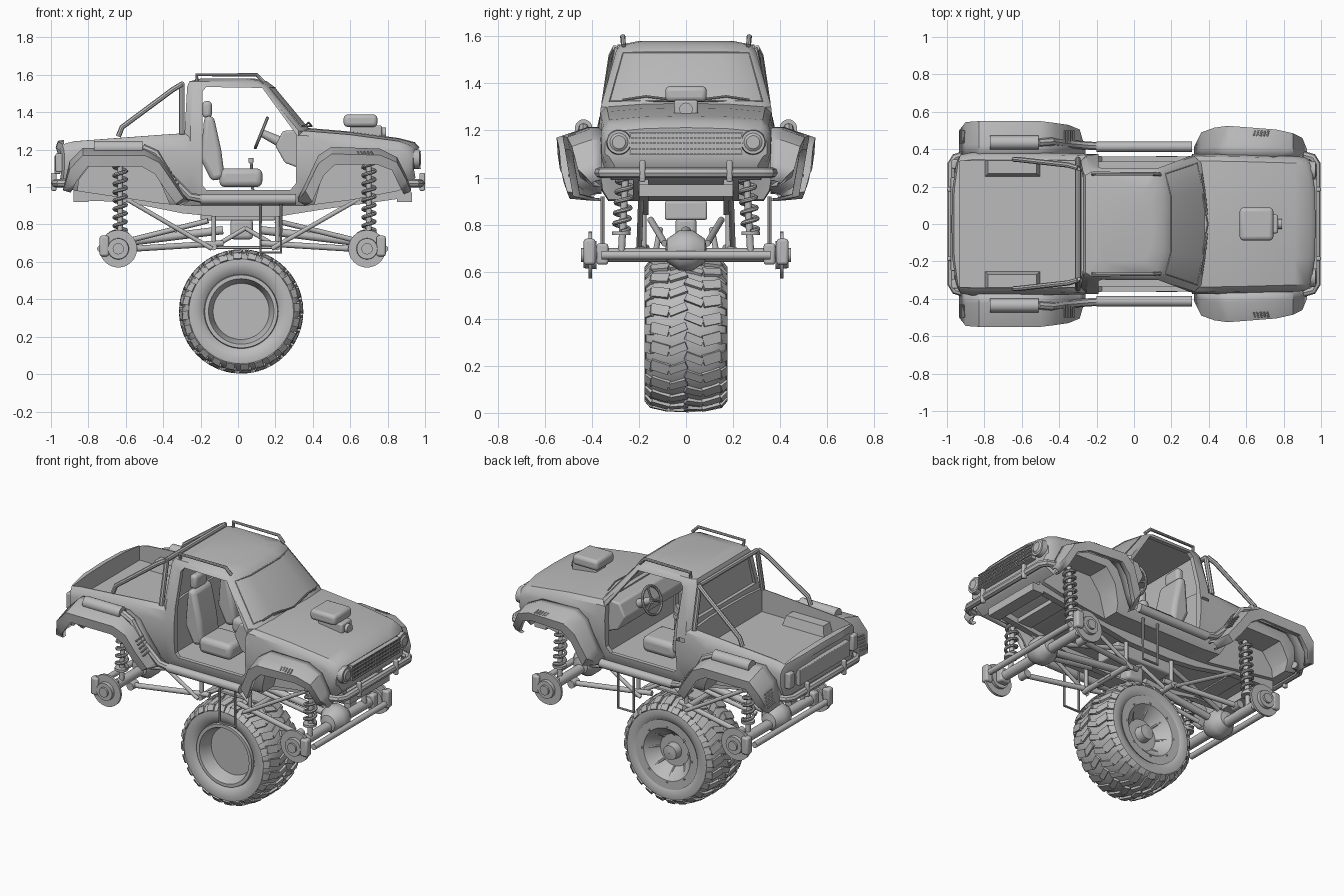
import bpy, bmesh, math
from mathutils import Vector, Matrix

default_cube = bpy.data.objects.get("Cube")
if default_cube:
    bpy.data.objects.remove(default_cube)

grey = bpy.data.materials.new("plain grey")
grey.use_nodes = True
grey.diffuse_color = (0.5, 0.5, 0.5, 1)
grey.node_tree.nodes["Principled BSDF"].inputs["Base Color"].default_value = (0.5, 0.5, 0.5, 1)
SIDES = (-1, 1)


def finish(name, bm, bevel=0.0):
    """Turn a bmesh into a shaded, optionally bevelled object."""
    bmesh.ops.recalc_face_normals(bm, faces=bm.faces)
    mesh = bpy.data.meshes.new(name)
    bm.to_mesh(mesh)
    bm.free()
    obj = bpy.data.objects.new(name, mesh)
    bpy.context.collection.objects.link(obj)
    mesh.materials.append(grey)
    if bevel:
        mod = obj.modifiers.new("bevel", 'BEVEL')
        mod.width, mod.segments = bevel, 3
    smooth(obj)
    return obj


def smooth(obj):
    bpy.ops.object.select_all(action='DESELECT')
    obj.select_set(True)
    bpy.context.view_layer.objects.active = obj
    bpy.ops.object.shade_smooth_by_angle(angle=math.radians(35))


def loft(name, rings, closed=True, caps=True, bevel=0.0):
    """Skin a list of equal-length rings of points."""
    bm = bmesh.new()
    rows = [[bm.verts.new(p) for p in ring] for ring in rings]
    count = len(rows[0])
    for a, b in zip(rows, rows[1:]):
        for i in range(count if closed else count - 1):
            j = (i + 1) % count
            bm.faces.new((a[i], a[j], b[j], b[i]))
    if caps:
        bm.faces.new(rows[0])
        bm.faces.new(rows[-1])
    return finish(name, bm, bevel)


def prism(name, outline, y0, y1, bevel=0.0):
    """Extrude an x-z outline along y."""
    return loft(name, [[(x, y, z) for x, z in outline] for y in (y0, y1)], bevel=bevel)


def box(name, lo, hi, bevel=0.0):
    outline = [(lo[0], lo[2]), (hi[0], lo[2]), (hi[0], hi[2]), (lo[0], hi[2])]
    return prism(name, outline, lo[1], hi[1], bevel)


def rod(name, a, b, radius, end_radius=None, sides=20):
    a, b = Vector(a), Vector(b)
    turn = (b - a).to_track_quat('Z', 'Y')
    rings = []
    for centre, r in ((a, radius), (b, end_radius or radius)):
        angles = [math.tau * i / sides for i in range(sides)]
        rings.append([centre + turn @ Vector((r * math.cos(t), r * math.sin(t), 0)) for t in angles])
    loft(name, rings)


def tube(name, points, radius, cyclic=False):
    """Bent pipe along a path."""
    curve = bpy.data.curves.new(name, 'CURVE')
    curve.dimensions, curve.bevel_depth, curve.bevel_resolution = '3D', radius, 2
    curve.use_fill_caps = True
    spline = curve.splines.new('POLY')
    spline.points.add(len(points) - 1)
    for point, co in zip(spline.points, points):
        point.co = (*co, 1)
    spline.use_cyclic_u = cyclic
    obj = bpy.data.objects.new(name, curve)
    bpy.context.collection.objects.link(obj)
    curve.materials.append(grey)
    bpy.ops.object.select_all(action='DESELECT')
    obj.select_set(True)
    bpy.context.view_layer.objects.active = obj
    bpy.ops.object.convert(target='MESH')
    smooth(bpy.context.view_layer.objects.active)


def lathe(name, profile, centre, steps=64):
    """Spin (radius, y) points around the y axis."""
    bm = bmesh.new()
    verts = [bm.verts.new(Vector((r, y, 0)) + Vector(centre)) for r, y in profile]
    edges = [bm.edges.new(pair) for pair in zip(verts, verts[1:])]
    bmesh.ops.spin(bm, geom=verts + edges, cent=centre, axis=(0, 1, 0), angle=math.tau, steps=steps)
    bmesh.ops.remove_doubles(bm, verts=bm.verts, dist=0.00005)
    finish(name, bm)


def cut(targets, cutter):
    for obj in targets:
        mod = obj.modifiers.new("cut", 'BOOLEAN')
        mod.object, mod.solver = cutter, 'EXACT'
        bpy.context.view_layer.objects.active = obj
        bpy.ops.object.modifier_apply(modifier=mod.name)
        smooth(obj)
    bpy.data.objects.remove(cutter)


# Lower body: stations of x, half width, bottom, top, with bowed ends
def body_section(x, w, bottom, top):
    shoulder = min(1.2, top - 0.06)
    bow = math.copysign(0.035, x) if abs(x) > 0.9 else 0
    half = [(w * 0.88, bottom), (w * 0.95, bottom + 0.04), (w, 1.1), (w, shoulder),
            (w * 0.97, top - 0.03), (w * 0.9, top - 0.005), (w * 0.5, top + 0.008)]
    right = [(x - bow * (y / w) ** 4, y, z) for y, z in half] + [(x, 0, top + 0.012)]
    return right + [(x, -y, z) for x, y, z in reversed(right[:-1])]


stations = [(-0.975, 0.35, 1.03, 1.2), (-0.963, 0.37, 1.0, 1.235), (-0.87, 0.382, 0.98, 1.25),
            (-0.4, 0.38, 0.91, 1.285), (-0.25, 0.375, 0.9, 1.295), (0.36, 0.375, 0.9, 1.305),
            (0.6, 0.37, 0.93, 1.285), (0.86, 0.362, 0.98, 1.25), (0.945, 0.358, 1.02, 1.228), (0.97, 0.345, 1.05, 1.2)]
body = loft("lower_body", [body_section(*s) for s in stations])


# Cab: plan outlines with a bowed windscreen
def cab_ring(z, back, front, w):
    right = [(back, w * 0.93), (back + 0.03, w), (front - 0.075, w), (front - 0.04, w * 0.9), (front - 0.01, w * 0.5)]
    return [(x, y, z) for x, y in right] + [(x, -y, z) for x, y in reversed(right)]


cab = loft("cab", [cab_ring(1.22, -0.285, 0.39, 0.37), cab_ring(1.3, -0.285, 0.4, 0.362),
                   cab_ring(1.535, -0.272, 0.205, 0.298), cab_ring(1.565, -0.26, 0.165, 0.278),
                   cab_ring(1.58, -0.2, 0.1, 0.2)])
cut([cab], loft("cab_space", [cab_ring(1.1, -0.255, 0.43, 0.335), cab_ring(1.3, -0.255, 0.372, 0.332),
                              cab_ring(1.55, -0.245, 0.165, 0.268)]))
cut([body], box("cabin_space", (-0.24, -0.335, 0.97), (0.32, 0.335, 1.5)))
door = [(-0.17, 0.985), (0.28, 0.985), (0.31, 1.02), (0.312, 1.28), (0.13, 1.53), (-0.17, 1.535), (-0.19, 1.51), (-0.19, 1.01)]
cut([body, cab], prism("door_hole", door, -0.6, 0.6))
window = [(-0.3, 1.33), (0.3, 1.33), (0.245, 1.52), (-0.245, 1.52)]
cut([cab], loft("rear_window", [[(x, y, z) for y, z in window] for x in (-0.4, -0.262)]))
cut([body], box("bed_space", (-0.93, -0.337, 1.14), (-0.3, 0.337, 1.5)))
rear_arch = [(-0.88, 0.8), (-0.85, 1.04), (-0.78, 1.13), (-0.5, 1.13), (-0.43, 1.06), (-0.32, 0.8)]
front_arch = [(0.38, 0.8), (0.45, 1.06), (0.52, 1.15), (0.78, 1.15), (0.86, 1.06), (0.91, 0.8)]
for s in SIDES:
    for arch in (rear_arch, front_arch):
        cut([body], prism("arch_hole", arch, s * 0.225, s * 0.7))

# Windscreen seal and wipers
screen = [(0.395, 0, 1.325), (0.338, 0.325, 1.325), (0.168, 0.268, 1.53), (0.198, 0.15, 1.532)]
tube("windscreen_seal", screen + [(x, -y, z) for x, y, z in reversed(screen[1:])], 0.004, True)
for s, y in ((1, 0.27), (-1, -0.27)):
    tube("wiper", [(0.39, s * 0.05, 1.33), (0.378, s * 0.17, 1.345), (0.362, y, 1.33)], 0.005)

# Flared arches: x, z at the body, z at the lip, outward reach
rear_flare = [(-0.935, 0.99, 0.97, 0.5), (-0.9, 1.14, 1.03, 0.545), (-0.83, 1.21, 1.11, 0.55), (-0.5, 1.21, 1.11, 0.55),
              (-0.42, 1.17, 1.07, 0.54), (-0.35, 1.06, 0.98, 0.53), (-0.29, 0.96, 0.91, 0.505), (-0.26, 0.94, 0.9, 0.4)]
front_flare = [(0.32, 0.94, 0.9, 0.41), (0.36, 1.02, 0.92, 0.49), (0.43, 1.17, 1.06, 0.515), (0.5, 1.215, 1.12, 0.525),
               (0.76, 1.205, 1.12, 0.505), (0.85, 1.16, 1.09, 0.485), (0.9, 1.06, 1.0, 0.46), (0.925, 0.99, 0.96, 0.4)]
for label, flare, middle in (("rear_flare", rear_flare, -0.62), ("front_flare", front_flare, 0.64)):
    for s in SIDES:
        rings = []
        for x, z, lip, y in flare:
            inset = x + (middle - x) * 0.13
            rings.append([(x, s * 0.36, z), (x, s * (0.36 + (y - 0.36) * 0.35), z), (x, s * y, z * 0.6 + lip * 0.4),
                          (inset, s * (y - 0.01), lip), (inset, s * (y - 0.04), lip)])
        arch_skin = loft(label, rings, closed=False, caps=False)
        arch_skin.modifiers.new("thickness", 'SOLIDIFY').thickness = 0.012
        for i in range(5):
            if label == "front_flare":
                x = 0.64 + i * 0.018
                tube("front_vent", [(x, s * 0.47, 1.188), (x + 0.008, s * 0.5, 1.176)], 0.005)
            else:
                z = 1.02 + i * 0.02
                tube("rear_vent", [(-0.32 - i * 0.0125, s * 0.43, z), (-0.32 - i * 0.0125, s * 0.5, z - 0.01)], 0.005)
                tube("tail_vent", [(-0.925 + i * 0.005, s * 0.43, z), (-0.925 + i * 0.005, s * 0.5, z - 0.01)], 0.005)

for s in SIDES:
    # Bed wells, bars, exhausts and rocker tubes
    loft("bed_well", [[(x, s * y, z) for x, y in ((-0.8 + d, 0.25 + d), (-0.5 - d, 0.25 + d), (-0.5 - d, 0.34), (-0.8 + d, 0.34))]
                      for z, d in ((1.13, 0), (1.2, 0.02))])
    tube("bed_bar", [(-0.64, s * 0.345, 1.27), (-0.62, s * 0.345, 1.32), (-0.35, s * 0.315, 1.52), (-0.3, s * 0.3, 1.55)], 0.014)
    tube("bed_hoop_post", [(-0.3, s * 0.345, 1.28), (-0.3, s * 0.29, 1.55)], 0.015)
    rod("side_exhaust", (-0.77, s * 0.435, 1.21), (-0.51, s * 0.435, 1.21), 0.037)
    tube("exhaust_pipe", [(-0.51, s * 0.435, 1.21), (-0.44, s * 0.44, 1.18), (-0.37, s * 0.43, 1.06), (-0.26, s * 0.42, 0.95),
                          (-0.18, s * 0.415, 0.935)], 0.022)
    rod("rocker_muffler", (-0.2, s * 0.413, 0.935), (0.31, s * 0.413, 0.935), 0.027)
    tube("roof_rail", [(-0.22, s * 0.265, 1.55), (-0.22, s * 0.27, 1.6), (0.1, s * 0.268, 1.6), (0.14, s * 0.265, 1.56)], 0.01)
    tube("step_loop", [(0.12, s * 0.355, 0.92), (0.12, s * 0.355, 0.65), (0.23, s * 0.355, 0.65), (0.23, s * 0.355, 0.92)], 0.008)

    # Lights and bumper posts
    rod("headlight_ring", (0.92, s * 0.285, 1.15), (0.97, s * 0.285, 1.15), 0.056, 0.05, 32)
    rod("headlight_lens", (0.965, s * 0.285, 1.15), (0.978, s * 0.285, 1.15), 0.045, 0.028, 32)
    box("tail_light", (-0.975, s * 0.32 - 0.025, 1.08), (-0.93, s * 0.32 + 0.025, 1.18), 0.008)
    for end in SIDES:
        box("bumper_post", (end * 0.985 - 0.015, s * 0.185 - 0.012, 0.98), (end * 0.985 + 0.015, s * 0.185 + 0.012, 1.075), 0.008)

    # Seats
    y = s * 0.165
    box("seat_cushion", (-0.1, y - 0.1, 1.0), (0.13, y + 0.1, 1.1), 0.03)
    back = [(-0.14, 1.03), (-0.07, 1.05), (-0.09, 1.2), (-0.13, 1.38), (-0.18, 1.38), (-0.2, 1.15)]
    prism("seat_back", back, y - 0.095, y + 0.095, 0.025)
    box("headrest", (-0.19, y - 0.06, 1.37), (-0.14, y + 0.06, 1.46), 0.02)

    # Frame rails
    rail = [(-0.88, 0.95), (-0.6, 0.94), (-0.3, 0.88), (-0.1, 0.86), (0.2, 0.86), (0.45, 0.9), (0.88, 0.96)]
    loft("frame_rail", [[(x, s * a, z + b) for a, b in ((0.16, -0.02), (0.2, -0.02), (0.2, 0.05), (0.16, 0.05))] for x, z in rail])

# Bumpers and tailgate
for end in SIDES:
    bar = [(0.9, 0.37), (0.955, 0.355), (0.976, 0.32)]
    path = [(end * x, -y, 1.02) for x, y in bar] + [(end * x, y, 1.02) for x, y in reversed(bar)]
    tube("bumper", path, 0.022)
box("tailgate_panel", (-0.98, -0.25, 1.07), (-0.95, 0.25, 1.17), 0.004)
tube("bed_hoop_top", [(-0.3, -0.29, 1.55), (-0.3, 0.29, 1.55)], 0.015)

# Grille
box("grille_panel", (0.94, -0.235, 1.1), (0.97, 0.235, 1.19))
for i in range(5):
    z = 1.1 + i * 0.0225
    box("grille_slat", (0.95, -0.24, z - 0.003), (0.978, 0.24, z + 0.003))
for i in range(31):
    y = (i - 15) * 0.0157
    box("grille_rib", (0.95, y - 0.002, 1.1), (0.975, y + 0.002, 1.19))

# Hood scoop
box("scoop_base", (0.6, -0.05, 1.26), (0.77, 0.05, 1.33), 0.01)
box("scoop_top", (0.565, -0.088, 1.322), (0.745, 0.088, 1.388), 0.02)
rod("scoop_pulley", (0.75, 0, 1.29), (0.79, 0, 1.29), 0.028)

# Dashboard, steering wheel and shifter
prism("dashboard", [(0.33, 1.1), (0.25, 1.13), (0.2, 1.22), (0.24, 1.3), (0.36, 1.31)], -0.33, 0.33, 0.01)
hub, tilt = Vector((0.125, 0.165, 1.29)), Matrix.Rotation(math.radians(-68), 3, 'Y')
rim = [hub + tilt @ Vector((math.cos(math.tau * i / 28), math.sin(math.tau * i / 28), 0)) * 0.085 for i in range(28)]
tube("steering_rim", rim, 0.009, True)
for i in (0, 9, 19):
    tube("steering_spoke", [hub, rim[i]], 0.007)
rod("steering_column", hub, (0.25, 0.165, 1.23), 0.02, 0.03)
tube("shifter", [(0.08, 0, 0.97), (0.07, 0, 1.14)], 0.008)
rod("shifter_knob", (0.07, 0, 1.13), (0.07, 0, 1.155), 0.014)

# Axles, brakes, springs and links
for x, inner in ((-0.64, -0.08), (0.69, 0.12)):
    ahead = math.copysign(1, x)
    rod("axle", (x, -0.4, 0.67), (x, 0.4, 0.67), 0.03)
    lathe("differential", [(0.001, -0.09), (0.05, -0.08), (0.085, -0.03), (0.085, 0.03), (0.05, 0.08), (0.001, 0.09)], (x, 0, 0.69), 32)
    rod("tie_rod", (x + ahead * 0.095, -0.36, 0.67), (x + ahead * 0.095, 0.36, 0.67), 0.018)
    rod("drive_shaft", (x, 0, 0.7), (inner, 0, 0.77), 0.022)
    box("frame_crossbar", (x - 0.05, -0.2, 0.93), (x + 0.05, 0.2, 0.99))
    box("frame_end", (x + ahead * 0.2 - 0.04, -0.2, 0.92), (x + ahead * 0.2 + 0.04, 0.2, 0.97))
    for s in SIDES:
        rod("brake_disc", (x, s * 0.4, 0.67), (x, s * 0.415, 0.67), 0.1, sides=40)
        rod("brake_drum", (x, s * 0.38, 0.67), (x, s * 0.435, 0.67), 0.06, 0.055, 32)
        rod("brake_hub", (x, s * 0.43, 0.67), (x, s * 0.447, 0.67), 0.03)
        box("brake_caliper", (x + ahead * 0.075 - 0.025, s * 0.41 - 0.025, 0.63), (x + ahead * 0.075 + 0.025, s * 0.41 + 0.025, 0.74), 0.012)
        box("knuckle", (x - 0.035, s * 0.355 - 0.025, 0.63), (x + 0.035, s * 0.355 + 0.025, 0.72), 0.012)
        low, high = Vector((x + 0.01, s * 0.275, 0.77)), Vector((x + 0.01, s * 0.25, 1.13))
        coil = []
        for i in range(161):
            t = math.tau * i / 20
            coil.append(low.lerp(high, i / 160) + Vector((math.cos(t), math.sin(t), 0)) * 0.032)
        tube("spring", coil, 0.0095)
        rod("shock", low - Vector((0, 0, 0.1)), high, 0.015)
        rod("spring_seat", low - Vector((0, 0, 0.015)), low, 0.04)
        mid = x - ahead * 0.08
        rod("lower_link", (mid, s * 0.26, 0.67), (inner, s * 0.17, 0.7), 0.016)
        rod("upper_link", (mid, s * 0.09, 0.72), (inner + ahead * 0.08, s * 0.15, 0.82), 0.014)
        rod("diagonal_link", (x - ahead * 0.02, s * 0.19, 0.95), (inner + ahead * 0.06, s * 0.2, 0.67), 0.012)
        rod("link_joint", (mid, s * 0.23, 0.67), (mid, s * 0.29, 0.67), 0.024)

# Gearbox and belly frame
box("gearbox", (-0.2, -0.09, 0.82), (0.2, 0.09, 0.9), 0.01)
box("transfer_case", (-0.04, -0.045, 0.72), (0.08, 0.045, 0.83), 0.02)
box("belly_plate", (-0.15, -0.06, 0.67), (0.23, 0.06, 0.685), 0.004)
for x in (-0.13, 0.21):
    rod("belly_crossbar", (x, -0.2, 0.68), (x, 0.2, 0.68), 0.018)
    for s in SIDES:
        rod("belly_post", (x, s * 0.18, 0.67), (x, s * 0.18, 0.87), 0.012)
        rod("belly_brace", (x, s * 0.13, 0.68), (0.04, s * 0.11, 0.78), 0.012)

# Tyre with staggered lugs that follow its crown
centre = (0.017, 0, 0.335)
half = [(0.19, 0.14), (0.21, 0.16), (0.25, 0.174), (0.28, 0.17), (0.3, 0.15), (0.312, 0.11), (0.318, 0.05)]
lathe("tyre", [(r, -y) for r, y in half] + [(r, y) for r, y in reversed(half)], centre, 72)
bm = bmesh.new()
for i in range(24):
    for s in SIDES:
        spin = Matrix.Translation(centre) @ Matrix.Rotation(math.tau * (i + s * 0.25) / 24, 4, 'Y')
        for y, r, size, lean, drop in ((0.035, 0.32, (0.034, 0.08, 0.02), -22, 3), (0.11, 0.311, (0.046, 0.08, 0.022), 14, 12),
                                       (0.156, 0.293, (0.046, 0.04, 0.02), 0, 50)):
            place = (spin @ Matrix.Translation((0, s * y, r)) @ Matrix.Rotation(math.radians(-drop * s), 4, 'X')
                     @ Matrix.Rotation(math.radians(lean * s), 4, 'Z'))
            bmesh.ops.create_cube(bm, size=1, matrix=place @ Matrix.Diagonal((*size, 1)))
finish("tyre_lugs", bm)

# Wheel: flat dish on one side, ribbed cone and hub on the other
lathe("wheel_rim", [(0.001, -0.08), (0.15, -0.08), (0.165, -0.14), (0.175, -0.165), (0.195, -0.165), (0.2, -0.14), (0.2, 0.14),
                    (0.218, 0.17), (0.165, 0.168), (0.1, 0.09), (0.05, 0.09), (0.045, 0.14), (0.001, 0.145)], centre)
for i in range(8):
    t = math.tau * i / 8
    out = Vector((math.cos(t), 0, math.sin(t)))
    rod("wheel_rib", Vector(centre) + out * 0.1 + Vector((0, 0.09, 0)), Vector(centre) + out * 0.18 + Vector((0, 0.168, 0)), 0.008, sides=8)
